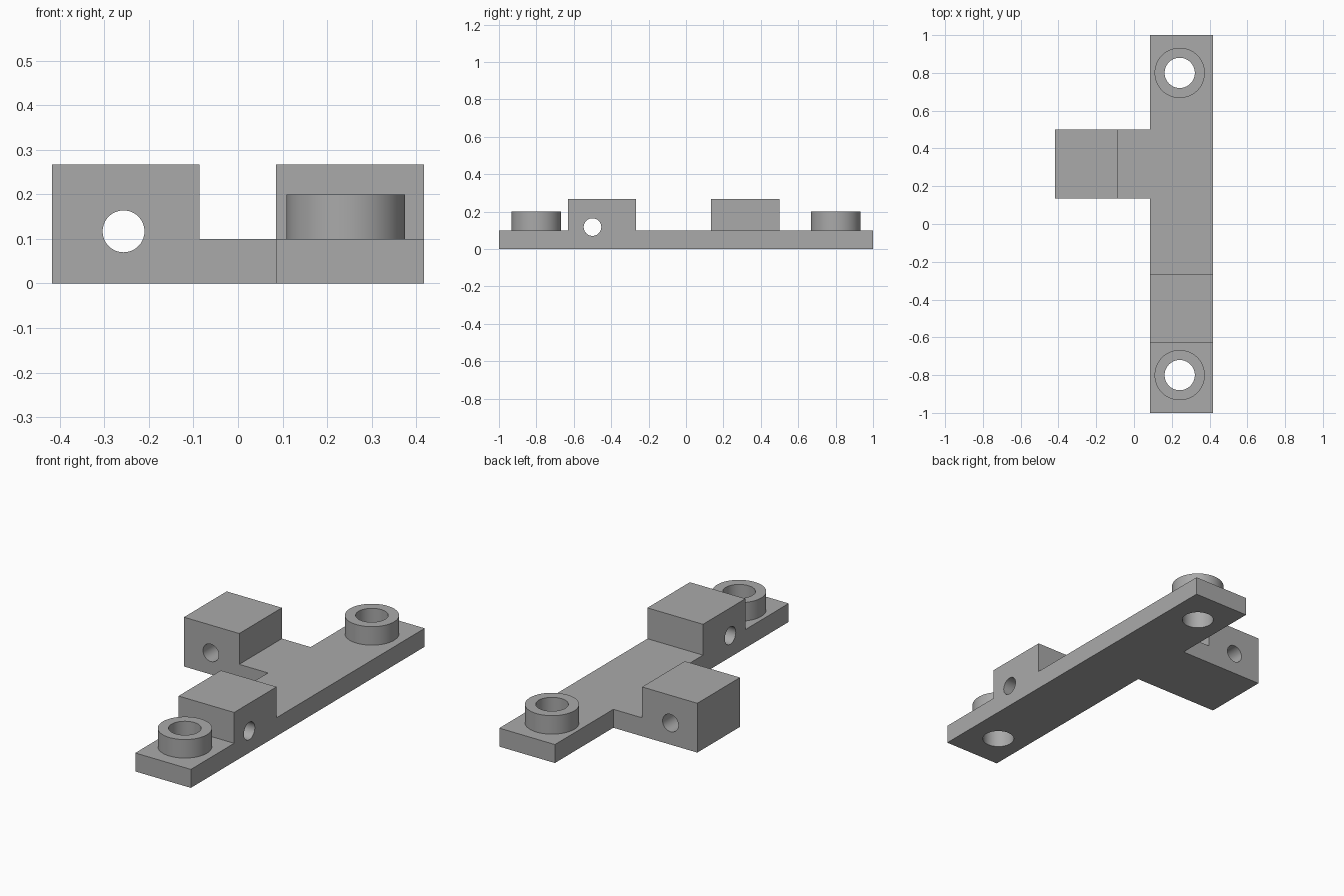
import bpy
import bmesh
import math

cube = bpy.data.objects.get("Cube")
if cube:
    bpy.data.objects.remove(cube)

PLATE_TOP, BLOCK_TOP, BOSS_TOP = 0.1, 0.267, 0.2
BOSS_X, BOSS_Y = 0.242, 0.8
PIN_Z, PIN_R = 0.117, 0.047

grey = bpy.data.materials.new("plain grey")
grey.use_nodes = True
grey.diffuse_color = (0.4, 0.4, 0.4, 1)
grey.node_tree.nodes["Principled BSDF"].inputs["Base Color"].default_value = (0.4, 0.4, 0.4, 1)


def cylinder(name, radius, depth, location, rotation=(0, 0, 0)):
    bpy.ops.mesh.primitive_cylinder_add(vertices=64, radius=radius, depth=depth,
                                        location=location, rotation=rotation)
    obj = bpy.context.object
    obj.name = name
    obj.hide_render = True
    obj.data.materials.append(grey)
    return obj


def combine(target, tool, operation):
    mod = target.modifiers.new(tool.name, "BOOLEAN")
    mod.operation, mod.solver, mod.object = operation, "EXACT", tool
    bpy.ops.object.select_all(action="DESELECT")
    target.select_set(True)
    bpy.context.view_layer.objects.active = target
    bpy.ops.object.modifier_apply(modifier=mod.name)
    bpy.data.objects.remove(tool)


# T-shaped plan: a long strip with a side arm, split where the blocks stand
bm = bmesh.new()
strip_ys = [-1, -0.63, -0.267, 0.135, 0.5, 1]
cells = [(0.085, 0.418, a, b) for a, b in zip(strip_ys, strip_ys[1:])]
cells += [(-0.087, 0.085, 0.135, 0.5), (-0.418, -0.087, 0.135, 0.5)]
for x0, x1, y0, y1 in cells:
    bm.faces.new([bm.verts.new((x, y, 0)) for x, y in ((x0, y0), (x1, y0), (x1, y1), (x0, y1))])
bmesh.ops.remove_doubles(bm, verts=bm.verts[:], dist=0.0001)


def raise_faces(faces, height, keep=False):
    result = bmesh.ops.extrude_face_region(bm, geom=faces, use_keep_orig=keep)["geom"]
    bmesh.ops.translate(bm, vec=(0, 0, height),
                        verts=[v for v in result if isinstance(v, bmesh.types.BMVert)])
    if not keep:
        bmesh.ops.delete(bm, geom=[f for f in faces if f.is_valid], context="FACES")


# Plate thickness, then the two raised blocks
raise_faces(bm.faces[:], PLATE_TOP, keep=True)


def is_block(face):
    c = face.calc_center_median()
    on_strip = c.x > 0.1 and -0.63 < c.y < -0.267
    return c.z > PLATE_TOP - 0.01 and (on_strip or c.x < -0.1)


raise_faces([f for f in bm.faces if is_block(f)], BLOCK_TOP - PLATE_TOP)
bmesh.ops.recalc_face_normals(bm, faces=bm.faces[:])
bmesh.ops.dissolve_limit(bm, angle_limit=0.01, verts=bm.verts[:], edges=bm.edges[:])
mesh = bpy.data.meshes.new("mounting_bracket")
bm.to_mesh(mesh)
bm.free()
mesh.materials.append(grey)
bracket = bpy.data.objects.new("mounting_bracket", mesh)
bpy.context.collection.objects.link(bracket)

# Screw bosses at both ends, with through holes
for y in (-BOSS_Y, BOSS_Y):
    depth = BOSS_TOP - PLATE_TOP / 2
    boss = cylinder("screw_boss", 0.133, depth, (BOSS_X, y, BOSS_TOP - depth / 2))
    combine(bracket, boss, "UNION")
    combine(bracket, cylinder("screw_hole", 0.08, 1, (BOSS_X, y, 0)), "DIFFERENCE")

# Pin holes: across the strip block, and lengthwise through the arm block
quarter = math.pi / 2
combine(bracket, cylinder("strip_pin_hole", PIN_R, 0.6, (0.25, -0.5, PIN_Z), (0, quarter, 0)),
        "DIFFERENCE")
combine(bracket, cylinder("arm_pin_hole", PIN_R, 0.6, (-0.257, 0.32, PIN_Z), (quarter, 0, 0)),
        "DIFFERENCE")

bpy.ops.object.shade_smooth_by_angle(angle=math.radians(30))
